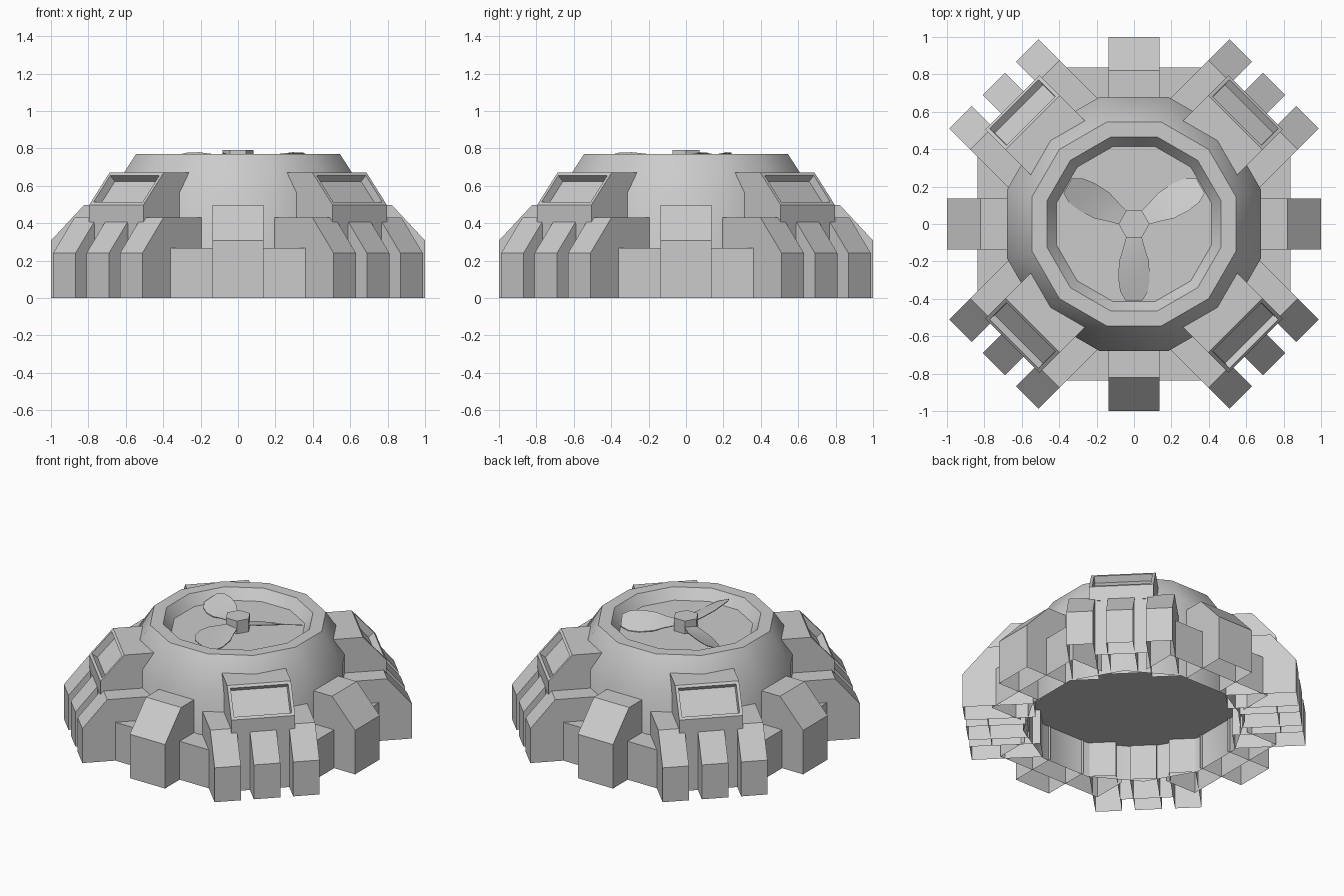
import bpy, bmesh, math
from mathutils import Matrix

if "Cube" in bpy.data.objects:
    bpy.data.objects.remove(bpy.data.objects["Cube"])

def finish(name, bm, smooth=None):
    bmesh.ops.recalc_face_normals(bm, faces=bm.faces[:])
    me = bpy.data.meshes.new(name)
    bm.to_mesh(me)
    bm.free()
    ob = bpy.data.objects.new(name, me)
    bpy.context.collection.objects.link(ob)
    if smooth:
        bpy.ops.object.select_all(action='DESELECT')
        ob.select_set(True)
        bpy.context.view_layer.objects.active = ob
        bpy.ops.object.shade_smooth_by_angle(angle=math.radians(smooth))
    return ob

def prism(name, profile, v0, v1, angle, skip=0, recess=None):
    """Sideways extrusion of a radial (u, z) profile, turned to face angle.
    skip=1 leaves the bottom open, skip=2 the inner end as well."""
    bm = bmesh.new()
    a, b = ([bm.verts.new((u, v, z)) for u, z in profile] for v in (v0, v1))
    bm.faces.new(a)
    bm.faces.new(b[::-1])
    n = len(profile)
    strips = []
    for i in range(n - skip):
        j = (i + 1) % n
        strips.append(bm.faces.new((a[j], a[i], b[i], b[j])))
    bmesh.ops.recalc_face_normals(bm, faces=bm.faces[:])
    if recess is not None:
        f = strips[recess]
        bmesh.ops.inset_region(bm, faces=[f], thickness=0.028)
        bmesh.ops.inset_region(bm, faces=[f], thickness=0.004, depth=-0.045)
    bmesh.ops.rotate(bm, verts=bm.verts[:], matrix=Matrix.Rotation(angle, 3, 'Z'))
    return finish(name, bm)

# Twelve-sided dome with the fan well in its top
bm = bmesh.new()
rings = []
for r, z in [(.68, 0), (.68, .56), (.545, .77), (.465, .77), (.415, .70)]:
    R = r / math.cos(math.pi / 12)
    rings.append([bm.verts.new((R * math.cos(t), R * math.sin(t), z))
                  for t in (math.pi / 12 + k * math.pi / 6 for k in range(12))])
for lo, hi in zip(rings, rings[1:]):
    for k in range(12):
        m = (k + 1) % 12
        bm.faces.new((lo[k], lo[m], hi[m], hi[k]))
bm.faces.new(rings[-1])
finish("dome", bm, smooth=40)

# Raised plate closing the underside
bm = bmesh.new()
bmesh.ops.create_circle(bm, cap_ends=True, segments=12, radius=.70,
                        matrix=Matrix.Translation((0, 0, .245)) @ Matrix.Rotation(math.pi / 12, 4, 'Z'))
plate = finish("underside_plate", bm)
if plate.data.polygons[0].normal.z > 0:
    plate.data.flip_normals()

for k in range(4):
    side = k * math.pi / 2
    corner = side + math.pi / 4
    # Low wall and tall buttress on each side
    prism("side_wall", [(.838, 0), (.838, .268), (.60, .268), (.60, 0)],
          -.40, .40, side, skip=2)
    prism("buttress", [(1, 0), (1, .307), (.822, .498), (.66, .498), (.66, 0)],
          -.136, .136, side, skip=2)
    # Three legs on each corner, running into the dome wall
    for v0, v1, inner in [(-.337, -.168, .61), (-.085, .085, .67), (.168, .337, .61)]:
        prism("corner_leg", [(1.06, 0), (1.06, .24), (.90, .43), (inner, .43), (inner, 0)],
              v0, v1, corner, skip=1)
    # Upright wall between the legs
    prism("corner_web", [(.918, 0), (.918, .41), (.67, .41), (.67, 0)],
          -.168, .168, corner, skip=2)
    # Vent box with a recessed sloping face
    prism("vent_box", [(.92, .395), (.92, .498), (.767, .67), (.52, .67), (.52, .395)],
          -.205, .205, corner, recess=1)

# Fan hub, flats towards the blades
bm = bmesh.new()
bmesh.ops.create_cone(bm, cap_ends=True, segments=6, radius1=.083, radius2=.083, depth=.09,
                      matrix=Matrix.Translation((0, 0, .745)) @ Matrix.Rotation(math.pi / 6, 4, 'Z'))
finish("fan_hub", bm)

# Three blades, twisting from root to tip: radius, half width, pitch
sections = [(.07, .042, 8), (.13, .058, 13), (.20, .080, 19), (.29, .084, 24),
            (.36, .074, 25), (.41, .045, 25)]
for k in range(3):
    bm = bmesh.new()
    rows = []
    for r, w, p in sections:
        h = w * math.tan(math.radians(p))
        rows.append([bm.verts.new((r, s * w, -s * h)) for s in (-1, 0, 1)])
    for p, q in zip(rows, rows[1:]):
        for i in (0, 1):
            bm.faces.new((p[i], q[i], q[i + 1], p[i + 1]))
    bm.transform(Matrix.Translation((0, 0, .742))
                 @ Matrix.Rotation(math.radians(30 + 120 * k), 4, 'Z'))
    ext = bmesh.ops.extrude_face_region(bm, geom=bm.faces[:])
    bmesh.ops.translate(bm, vec=(0, 0, -.005),
                        verts=[e for e in ext["geom"] if isinstance(e, bmesh.types.BMVert)])
    finish("fan_blade", bm, smooth=35)
